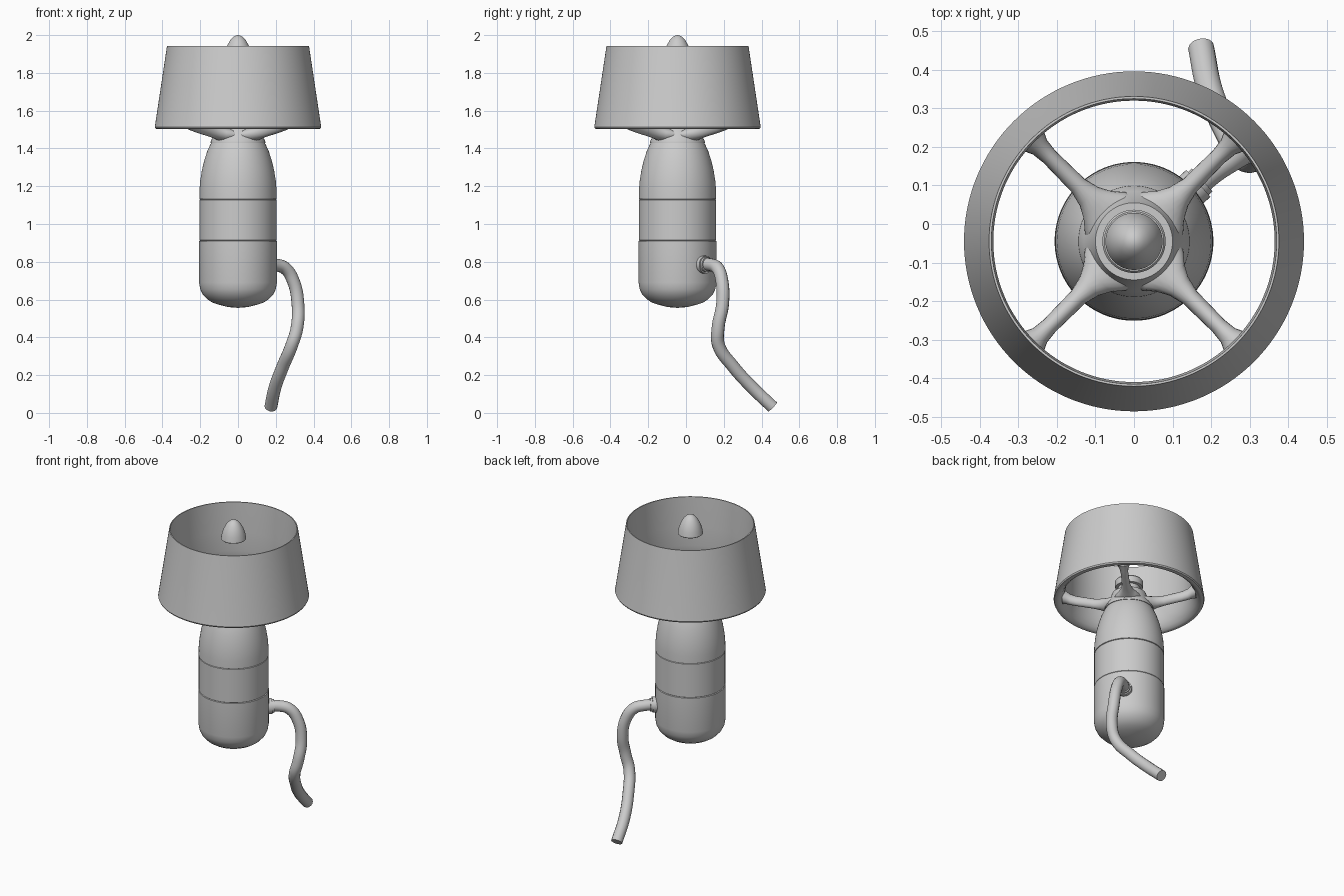
import bpy, bmesh, math
from mathutils import Vector, Matrix

if "Cube" in bpy.data.objects:
    bpy.data.objects.remove(bpy.data.objects["Cube"], do_unlink=True)

AXIS = Vector((0, -0.045, 0))

grey = bpy.data.materials.new("plain grey")
grey.use_nodes = True
grey.diffuse_color = (0.6, 0.6, 0.6, 1)
grey.node_tree.nodes["Principled BSDF"].inputs["Base Color"].default_value = (0.6, 0.6, 0.6, 1)


def finish(name, bm, angle=35):
    bmesh.ops.remove_doubles(bm, verts=bm.verts, dist=1e-5)
    bmesh.ops.recalc_face_normals(bm, faces=bm.faces)
    mesh = bpy.data.meshes.new(name)
    bm.to_mesh(mesh)
    bm.free()
    mesh.materials.append(grey)
    obj = bpy.data.objects.new(name, mesh)
    bpy.context.collection.objects.link(obj)
    smooth(obj, angle)
    return obj


def smooth(obj, angle=35):
    bpy.ops.object.select_all(action='DESELECT')
    obj.select_set(True)
    bpy.context.view_layer.objects.active = obj
    bpy.ops.object.shade_smooth_by_angle(angle=math.radians(angle))


def lathe(name, profile, closed=False, steps=96):
    """Spin (radius, height) points about the main axis."""
    bm = bmesh.new()
    verts = [bm.verts.new(AXIS + Vector((r, 0, z))) for r, z in profile]
    pairs = list(zip(verts, verts[1:])) + ([(verts[-1], verts[0])] if closed else [])
    edges = [bm.edges.new(p) for p in pairs]
    bmesh.ops.spin(bm, geom=verts + edges, cent=AXIS, axis=(0, 0, 1),
                   angle=math.tau, steps=steps, use_merge=True)
    return finish(name, bm)


def loft(name, sections, turn, sides=20):
    """Elliptical strut running outward; sections are (radius, half width, half height, z)."""
    bm = bmesh.new()
    rings = []
    for r, w, h, z in sections:
        angles = [math.tau * i / sides for i in range(sides)]
        rings.append([bm.verts.new((r, w * math.cos(a), z + h * math.sin(a))) for a in angles])
    for a, b in zip(rings, rings[1:]):
        for i in range(sides):
            j = (i + 1) % sides
            bm.faces.new((a[i], a[j], b[j], b[i]))
    bm.faces.new(rings[0])
    bm.faces.new(rings[-1])
    bm.transform(Matrix.Translation(AXIS) @ Matrix.Rotation(turn, 4, 'Z'))
    return finish(name, bm)


# Motor housing: three sections separated by fine grooves
R = 0.206
lathe("lower_housing", [(0, 0.556), (0.05, 0.56), (0.1, 0.572), (0.135, 0.584), (0.163, 0.602),
                        (0.187, 0.628), (0.2, 0.655), (R, 0.69), (R, 0.909), (0.2, 0.912), (0, 0.912)])
lathe("middle_housing", [(0, 0.911), (0.2, 0.911), (0.204, 0.914), (0.204, 1.128),
                         (0.2, 1.131), (0, 1.131)])
lathe("upper_housing", [(0, 1.13), (0.2, 1.13), (0.205, 1.133), (0.204, 1.18), (0.2, 1.23),
                        (0.191, 1.285), (0.179, 1.335), (0.163, 1.385), (0.147, 1.42),
                        (0.14, 1.432), (0, 1.432)])

# Strut hub with necked collar
lathe("hub", [(0, 1.43), (0.145, 1.43), (0.144, 1.44), (0.13, 1.465), (0.115, 1.495), (0.105, 1.525),
              (0.1, 1.54), (0.066, 1.54), (0.064, 1.585), (0.08, 1.587), (0.082, 1.595),
              (0.082, 1.625), (0.077, 1.632), (0, 1.632)])

# Nose cone
lathe("nose_cone", [(0, 2.0), (0.012, 1.998), (0.026, 1.99), (0.042, 1.972), (0.057, 1.945),
                    (0.068, 1.915), (0.074, 1.882), (0.07, 1.878), (0, 1.878)])

# Tapered duct with a flared lower lip
lathe("duct", [(0.376, 1.942), (0.438, 1.53), (0.441, 1.513), (0.437, 1.505), (0.425, 1.502),
               (0.412, 1.505), (0.395, 1.52), (0.38, 1.545), (0.37, 1.58), (0.365, 1.63),
               (0.365, 1.75), (0.37, 1.942)], closed=True, steps=128)

# Four flared struts
strut = [(0.06, 0.085, 0.035, 1.47), (0.105, 0.075, 0.038, 1.472), (0.135, 0.05, 0.037, 1.478),
         (0.165, 0.034, 0.034, 1.484), (0.205, 0.024, 0.031, 1.491), (0.31, 0.022, 0.031, 1.515),
         (0.345, 0.026, 0.034, 1.527), (0.37, 0.038, 0.04, 1.542), (0.392, 0.052, 0.045, 1.553)]
for n in range(4):
    loft(f"strut_{n + 1}", strut, math.radians(45 + 90 * n))

# Cable gland on the housing side
out = Vector((math.cos(math.radians(42)), math.sin(math.radians(42)), 0))
for name, radius, near, far in (("gland_flange", 0.047, 0.185, 0.225), ("gland_sleeve", 0.04, 0.2, 0.238)):
    bm = bmesh.new()
    bmesh.ops.create_cone(bm, cap_ends=True, segments=32, radius1=radius, radius2=radius, depth=far - near)
    centre = AXIS + out * (near + far) / 2 + Vector((0, 0, 0.785))
    bm.transform(Matrix.Translation(centre) @ out.to_track_quat('Z', 'Y').to_matrix().to_4x4())
    finish(name, bm)

# Hanging cable
path = [(0.13, 0.072, 0.785), (0.2, 0.135, 0.783), (0.25, 0.168, 0.765), (0.292, 0.19, 0.7),
        (0.317, 0.194, 0.58), (0.312, 0.17, 0.45), (0.285, 0.172, 0.36), (0.237, 0.25, 0.245),
        (0.196, 0.35, 0.135), (0.174, 0.458, 0.032)]
curve = bpy.data.curves.new("cable", 'CURVE')
curve.dimensions = '3D'
curve.bevel_depth = 0.034
curve.bevel_resolution = 5
curve.use_fill_caps = True
spline = curve.splines.new('BEZIER')
spline.resolution_u = 8
spline.bezier_points.add(len(path) - 1)
for point, co in zip(spline.bezier_points, path):
    point.co = co
    point.handle_left_type = point.handle_right_type = 'AUTO'
cable = bpy.data.objects.new("cable", curve)
bpy.context.collection.objects.link(cable)
curve.materials.append(grey)
bpy.ops.object.select_all(action='DESELECT')
cable.select_set(True)
bpy.context.view_layer.objects.active = cable
bpy.ops.object.convert(target='MESH')
smooth(cable)
